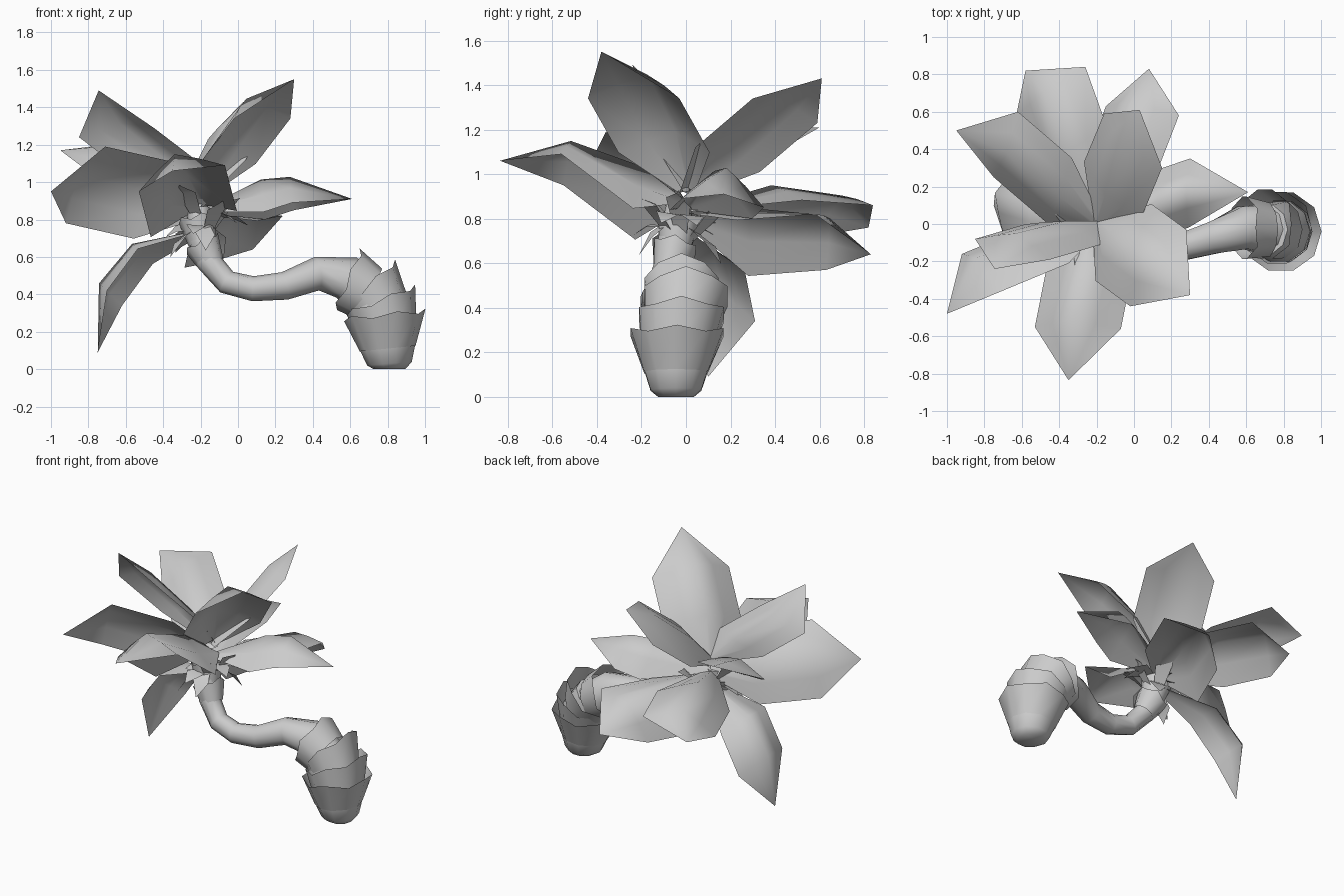
import bpy, bmesh, math, random
from mathutils import Vector as V

random.seed(4)
if "Cube" in bpy.data.objects:
    bpy.data.objects.remove(bpy.data.objects["Cube"])

GREY = (0.6, 0.6, 0.6, 1)
mat = bpy.data.materials.new("plain_grey")
mat.use_nodes = True
mat.diffuse_color = GREY
mat.node_tree.nodes["Principled BSDF"].inputs["Base Color"].default_value = GREY


def make(name, rows, closed=False, caps=False, angle=180):
    """Skin a list of equally long point rows into one smooth surface."""
    bm = bmesh.new()
    grid = [[bm.verts.new(p) for p in row] for row in rows]
    n = len(rows[0])
    for a, b in zip(grid, grid[1:]):
        for i in range(n if closed else n - 1):
            j = (i + 1) % n
            bm.faces.new((a[i], a[j], b[j], b[i]))
    if caps:
        bm.faces.new(grid[0][::-1])
        bm.faces.new(grid[-1])
    bmesh.ops.remove_doubles(bm, verts=bm.verts, dist=0.0005)
    if caps:
        bmesh.ops.recalc_face_normals(bm, faces=bm.faces)
    mesh = bpy.data.meshes.new(name)
    bm.to_mesh(mesh)
    bm.free()
    obj = bpy.data.objects.new(name, mesh)
    bpy.context.collection.objects.link(obj)
    mesh.materials.append(mat)
    bpy.ops.object.select_all(action='DESELECT')
    obj.select_set(True)
    bpy.context.view_layer.objects.active = obj
    bpy.ops.object.shade_smooth_by_angle(angle=math.radians(angle))


def ring(centre, axis, radius, sides, jag=0.0):
    """Ring of points around an axis, optionally with a ragged rim."""
    axis = V(axis).normalized()
    u = axis.cross(V((0, 1, 0))).normalized()
    w = axis.cross(u)
    pts = []
    for i in range(sides):
        t = math.tau * i / sides
        pts.append(V(centre) + (u * math.cos(t) + w * math.sin(t)) * radius
                   + axis * jag * (1 if i % 2 else -1))
    return pts


def tube(name, path, radii, sides):
    path = [V(p) for p in path]
    rows = []
    for i, p in enumerate(path):
        axis = path[min(i + 1, len(path) - 1)] - path[max(i - 1, 0)]
        rows.append(ring(p, axis, radii[i], sides))
    make(name, rows, closed=True, caps=True, angle=60)


def leaf(name, tip, left, right, bulge=0.12, lift=0.0, droop=0.0, along=0.42):
    """Arched leaf: narrow base, two wide rows and a pointed tip."""
    tip, left, right = V(tip), V(left), V(right)
    base = V((-0.19, 0.0, 0.72 + 0.13 * tip.z))
    mid, half = (left + right) / 2, (right - left) / 2
    up = half.cross(tip - base).normalized()
    if up.z < 0:
        up = -up
    inner = base.lerp(mid, along) + V((0, 0, lift))

    def row(centre, h, arch, drop=0.0):
        low = V((0, 0, -drop))
        return [centre - h + low, centre - h * 0.5 + up * arch * 0.55 + low * 0.5,
                centre + up * arch,
                centre + h * 0.5 + up * arch * 0.55 + low * 0.5, centre + h + low]

    make(name, [row(base, half * 0.2, 0.02), row(inner, half, bulge * 0.85, droop),
                row(mid, half, bulge), [tip] * 5])


# Large leaves
leaf("leaf_front_right", (0.30, -0.38, 1.55), (0.28, -0.03, 1.34), (-0.02, -0.44, 1.34), 0.15)
leaf("leaf_front", (-0.35, -0.835, 1.06), (-0.07, -0.56, 1.09), (-0.53, -0.55, 0.95),
     0.14, 0, 0.15)
leaf("leaf_left_front", (-1.0, -0.48, 0.95), (-0.71, -0.36, 1.19), (-0.92, -0.16, 0.78), 0.1)
leaf("leaf_left_upright", (-0.745, -0.24, 1.49), (-0.45, -0.19, 1.29), (-0.85, -0.08, 1.24), 0.1)
leaf("leaf_left_drooping", (-0.75, 0.1, 0.09), (-0.7, -0.05, 0.42), (-0.62, 0.31, 0.34),
     0.12, 0.1, 0, 0.65)
leaf("leaf_left_back", (-0.95, 0.5, 1.17), (-0.75, 0.25, 1.02), (-0.62, 0.6, 1.21), 0.09)
leaf("leaf_back_left", (-0.58, 0.82, 0.76), (-0.63, 0.58, 0.72), (-0.26, 0.84, 0.86),
     0.12, 0.05, 0.04, 0.55)
leaf("leaf_back_upright", (0.03, 0.61, 1.43), (-0.16, 0.59, 1.23), (0.15, 0.3, 1.34), 0.08)
leaf("leaf_back_low", (0.08, 0.83, 0.64), (-0.15, 0.63, 0.57), (0.24, 0.58, 0.82),
     0.13, 0, 0.09)
leaf("leaf_right", (0.61, 0.17, 0.91), (0.3, 0.35, 0.85), (0.29, -0.02, 0.89),
     0.16, 0.02, 0.06, 0.68)

# Small ragged bracts around the crown, some upright and some hanging
for i in range(14):
    t = math.tau * i / 14 + random.uniform(-0.2, 0.2)
    out = V((math.cos(t), math.sin(t), 0))
    side = V((-out.y, out.x, random.uniform(-0.5, 0.5))) * 0.055
    root = V((-0.19, -0.02, random.uniform(0.68, 0.82))) + out * 0.05
    size = random.uniform(0.14, 0.22)
    rise = (0.18, -0.04, -0.16)[i % 3]
    end = root + out * size + V((0, 0, rise))
    mid = root.lerp(end, 0.6) + V((0, 0, 0.03))
    make("bract_%d" % (i + 1), [[root - side * 0.5, root + side * 0.5],
                                [mid - side, mid + side], [end, end]])

# Curved stem from the crown to the rootstock
tube("stem", [(-0.21, -0.03, 0.86), (-0.2, -0.05, 0.72), (-0.16, -0.08, 0.58),
              (-0.06, -0.12, 0.465), (0.08, -0.14, 0.43), (0.25, -0.125, 0.445),
              (0.42, -0.075, 0.51), (0.58, -0.02, 0.49), (0.72, -0.03, 0.36)],
     [0.06, 0.075, 0.068, 0.065, 0.067, 0.075, 0.09, 0.12, 0.14], 10)

# Rounded rootstock
tube("rootstock", [(0.81, -0.045, 0.0), (0.81, -0.045, 0.03), (0.8, -0.045, 0.12),
                   (0.78, -0.04, 0.28), (0.7, -0.03, 0.42)],
     [0.085, 0.12, 0.15, 0.17, 0.14], 10)


# Overlapping open sheaths around rootstock and neck
def sheath(name, start, end, r0, r1, axis, jag=0.012):
    make(name, [ring(start, axis, r0, 10), ring(end, axis, r1, 10, jag)],
         closed=True, angle=50)


sheath("sheath_lowest", (0.8, -0.045, 0.11), (0.785, -0.04, 0.29), 0.15, 0.22, (-0.1, 0, 1))
sheath("sheath_lower", (0.8, -0.04, 0.2), (0.765, -0.02, 0.37), 0.165, 0.2, (-0.35, 0, 0.9))
sheath("sheath_upper", (0.78, -0.03, 0.3), (0.7, 0, 0.45), 0.16, 0.195, (-0.65, 0, 0.75))
sheath("sheath_top", (0.71, -0.03, 0.4), (0.59, -0.02, 0.48), 0.15, 0.175, (-0.9, 0, 0.4))
sheath("neck_sheath_lower", (-0.14, -0.08, 0.56), (-0.19, -0.05, 0.67), 0.07, 0.1, (-0.5, 0.2, 0.9))
sheath("neck_sheath_upper", (-0.19, -0.05, 0.67), (-0.22, -0.03, 0.81), 0.075, 0.1, (-0.2, 0.1, 1))
